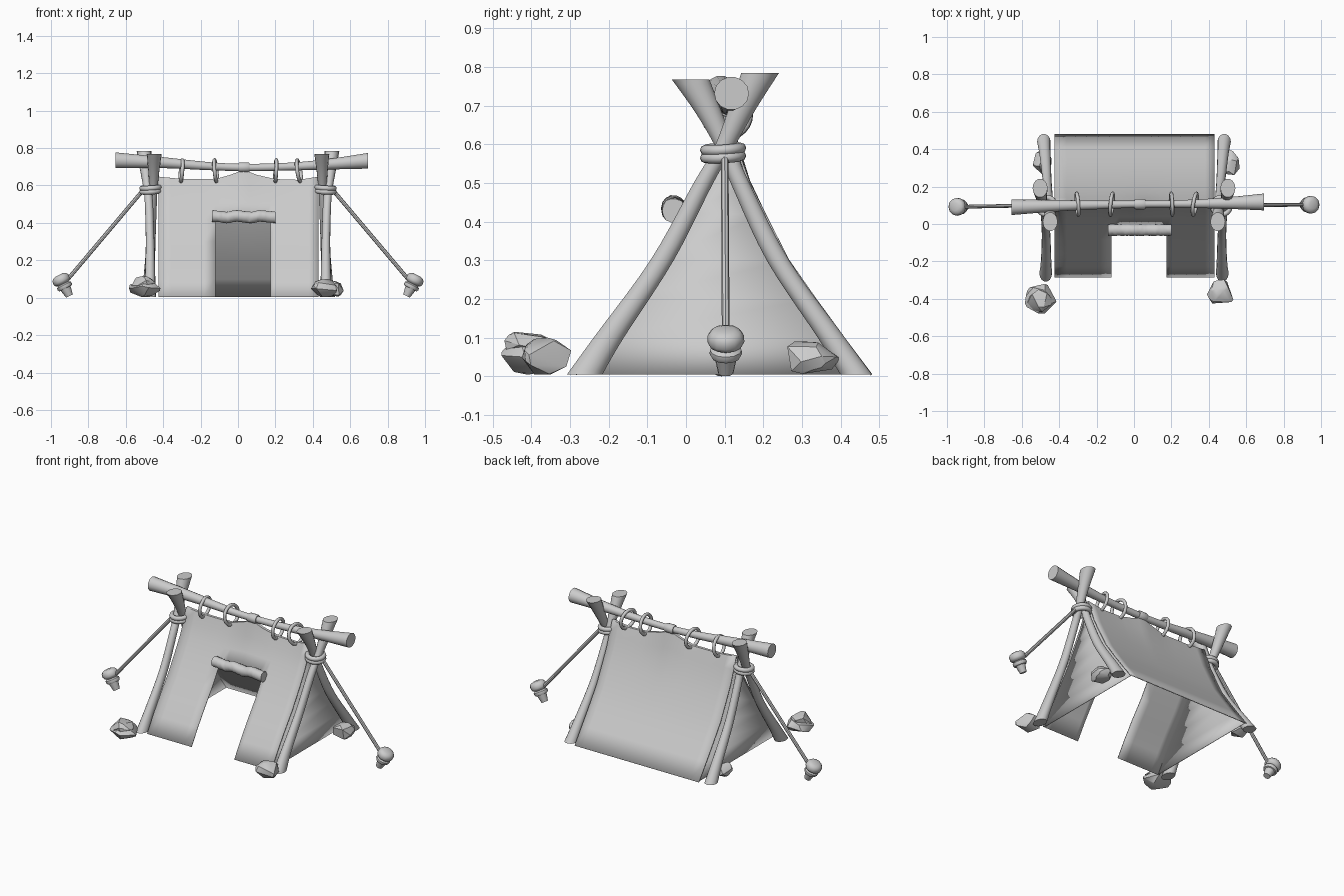
import bpy, bmesh, math, random
from mathutils import Vector

if "Cube" in bpy.data.objects:
    bpy.data.objects.remove(bpy.data.objects["Cube"])

random.seed(4)


def finish(name, bm, angle=40):
    bmesh.ops.recalc_face_normals(bm, faces=bm.faces)
    me = bpy.data.meshes.new(name)
    bm.to_mesh(me)
    bm.free()
    ob = bpy.data.objects.new(name, me)
    bpy.context.collection.objects.link(ob)
    bpy.ops.object.select_all(action='DESELECT')
    ob.select_set(True)
    bpy.context.view_layer.objects.active = ob
    bpy.ops.object.shade_smooth_by_angle(angle=math.radians(angle))
    return ob


def spline(pts, n=5):
    # Catmull-Rom through every value of each point
    out = []
    for i in range(len(pts) - 1):
        p0, p1 = pts[max(i - 1, 0)], pts[i]
        p2, p3 = pts[i + 1], pts[min(i + 2, len(pts) - 1)]
        for k in range(n):
            t = k / n
            out.append([0.5 * (2 * b + (c - a) * t + (2*a - 5*b + 4*c - d) * t*t
                               + (3*b - a - 3*c + d) * t**3)
                        for a, b, c, d in zip(p0, p1, p2, p3)])
    return out + [list(pts[-1])]


def tube(name, pts, axis='z', sides=14, smooth=True, wobble=0.0):
    # points are (x, y, z, radius a, radius b); rings lie square to the axis
    bm = bmesh.new()
    rings = []
    for x, y, z, a, b in (spline(pts) if smooth else pts):
        ring = []
        for i in range(sides):
            t = 2 * math.pi * i / sides
            w = 1 + random.uniform(-wobble, wobble)
            c, s = a * w * math.cos(t), b * w * math.sin(t)
            ring.append(bm.verts.new((x + c, y + s, z) if axis == 'z' else (x, y + c, z + s)))
        rings.append(ring)
    for r, q in zip(rings, rings[1:]):
        for i in range(sides):
            j = (i + 1) % sides
            bm.faces.new((r[i], r[j], q[j], q[i]))
    bm.faces.new(rings[0])
    bm.faces.new(rings[-1])
    return finish(name, bm)


def torus(name, loc, major, minor, rot=(0, 0, 0), scale=(1, 1, 1)):
    bpy.ops.mesh.primitive_torus_add(major_segments=24, minor_segments=8, location=loc,
                                     rotation=rot, major_radius=major, minor_radius=minor)
    ob = bpy.context.object
    ob.name = name
    ob.scale = scale
    bpy.ops.object.shade_smooth_by_angle(angle=math.radians(60))


def rock(name, lo, hi):
    bm = bmesh.new()
    pts = [Vector([random.gauss(0, 1) for _ in range(3)]).normalized() for _ in range(22)]
    mn = [min(p[k] for p in pts) for k in range(3)]
    mx = [max(p[k] for p in pts) for k in range(3)]
    for p in pts:
        bm.verts.new([lo[k] + (hi[k] - lo[k]) * (p[k] - mn[k]) / (mx[k] - mn[k]) for k in range(3)])
    res = bmesh.ops.convex_hull(bm, input=bm.verts)
    bmesh.ops.delete(bm, geom=[v for v in bm.verts if not v.link_faces], context='VERTS')
    finish(name, bm, 30)


# canvas profile: (front y, back y, height)
prof = [(-.285, .48, .004), (-.225, .408, .1), (-.155, .335, .2), (-.08, .265, .3),
        (-.005, .203, .42), (.042, .163, .5), (.075, .137, .57), (.098, .112, .635)]
top_edge = [(-.425, .645), (-.3, .633), (-.12, .632), (-.04, .655), (.03, .682),
            (.1, .655), (.2, .632), (.325, .628), (.43, .645)]


def top_z(x):
    for (a, za), (b, zb) in zip(top_edge, top_edge[1:]):
        if x <= b:
            return za + (zb - za) * (x - a) / (b - a)
    return top_edge[-1][1]


# canvas sheet with door opening
xs = [-.425, -.36, -.3, -.24, -.18, -.12, -.08, -.04, 0, .03, .06, .1, .14, .175, .2, .26, .325, .38, .43]
path = [(f, z) for f, b, z in prof] + [(b, z) for f, b, z in reversed(prof)]
bm = bmesh.new()
grid = [[bm.verts.new((x, y, z + (top_z(x) - .635) * (z / .635) ** 8)) for y, z in path] for x in xs]
for i in range(len(xs) - 1):
    for j in range(len(path) - 1):
        if j < 4 and -.121 < xs[i] and xs[i + 1] < .176:
            continue
        bm.faces.new((grid[i][j], grid[i + 1][j], grid[i + 1][j + 1], grid[i][j + 1]))
canvas = finish("canvas", bm)
mod = canvas.modifiers.new("thickness", 'SOLIDIFY')
mod.thickness = .005
mod.offset = 0

# end panels
for side, x in (("left", -.418), ("right", .423)):
    bm = bmesh.new()
    rows = [(bm.verts.new((x, f, z)), bm.verts.new((x, b, z))) for f, b, z in prof]
    for r, q in zip(rows, rows[1:]):
        bm.faces.new((r[0], r[1], q[1], q[0]))
    ob = finish("end_panel_" + side, bm)
    ob.modifiers.new("thickness", 'SOLIDIFY').thickness = .004

# rolled door flap
tube("door_roll", [(-.14 + .34 * i / 8, -.032, .437 - .004 * (i % 3), .031, .031) for i in range(9)],
     'x', wobble=.05)

# ridge pole and its centre binding
tube("ridge_pole", [(-.655, .09, .735, .042, .043), (-.4, .098, .722, .03, .03), (-.15, .103, .703, .022, .022),
                    (.05, .106, .696, .019, .02), (.3, .108, .702, .022, .022), (.5, .112, .715, .031, .03),
                    (.695, .118, .732, .045, .043)], 'x')
tube("centre_binding", [(.003, .106, .697, .024, .024), (.01, .106, .697, .028, .027),
                        (.055, .106, .697, .028, .027), (.062, .106, .697, .024, .024)], 'x', smooth=False)

# hanging rings
for i, (x, tilt) in enumerate(((-.302, .08), (-.12, -.1), (.202, .05), (.325, -.15))):
    torus(f"hanging_ring_{i}", (x, .106, .678), .058, .01, (0, math.pi / 2 + tilt, tilt))

for s, side in ((-1, "left"), (1, "right")):
    # crossed poles
    tube("front_pole_" + side, [(s * .472, -.262, .005, .034, .047), (s * .47, -.2, .1, .028, .04),
                                (s * .47, -.062, .3, .023, .031), (s * .476, .045, .5, .022, .026),
                                (s * .484, .095, .585, .022, .026), (s * .495, .145, .69, .03, .036),
                                (s * .502, .192, .785, .04, .05)])
    tube("back_pole_" + side, [(s * .482, .44, .005, .036, .042), (s * .476, .376, .1, .03, .036),
                               (s * .465, .238, .3, .024, .03), (s * .456, .14, .5, .022, .025),
                               (s * .452, .105, .585, .022, .025), (s * .45, .06, .68, .03, .035),
                               (s * .448, .012, .768, .04, .05)])
    # lashing
    for z in (.568, .588):
        torus("lashing_" + side, (s * .467, .096, z), .046, .014, (.06, s * .06, 0), (1.02, 1, 1))
    # guy rope and peg
    y = .092 if s < 0 else .103
    tube("guy_rope_" + side, [(s * .505, .1, .578, .014, .01), (s * .93, y, .075, .014, .01)], smooth=False, sides=8)
    shape = [(0, .02), (.045, .029), (.046, .037), (.055, .042), (.066, .041), (.073, .03), (.08, .043),
             (.09, .048), (.108, .047), (.12, .038), (.126, .022)]
    peg = tube("peg_" + side, [(0, 0, h, r, r) for h, r in shape], smooth=False, sides=12)
    peg.location = (s * .901, y, .009)
    peg.rotation_euler = (0, s * math.radians(27), 0)

# rocks
rock("rock_front_left", (-.583, -.478, .004), (-.415, -.32, .09))
rock("rock_front_left_top", (-.57, -.47, .05), (-.44, -.35, .115))
rock("rock_front_right", (.39, -.425, .004), (.532, -.297, .1))
rock("rock_back_right", (.455, .262, .006), (.565, .395, .09))
rock("rock_back_left", (-.54, .268, .006), (-.44, .39, .09))
